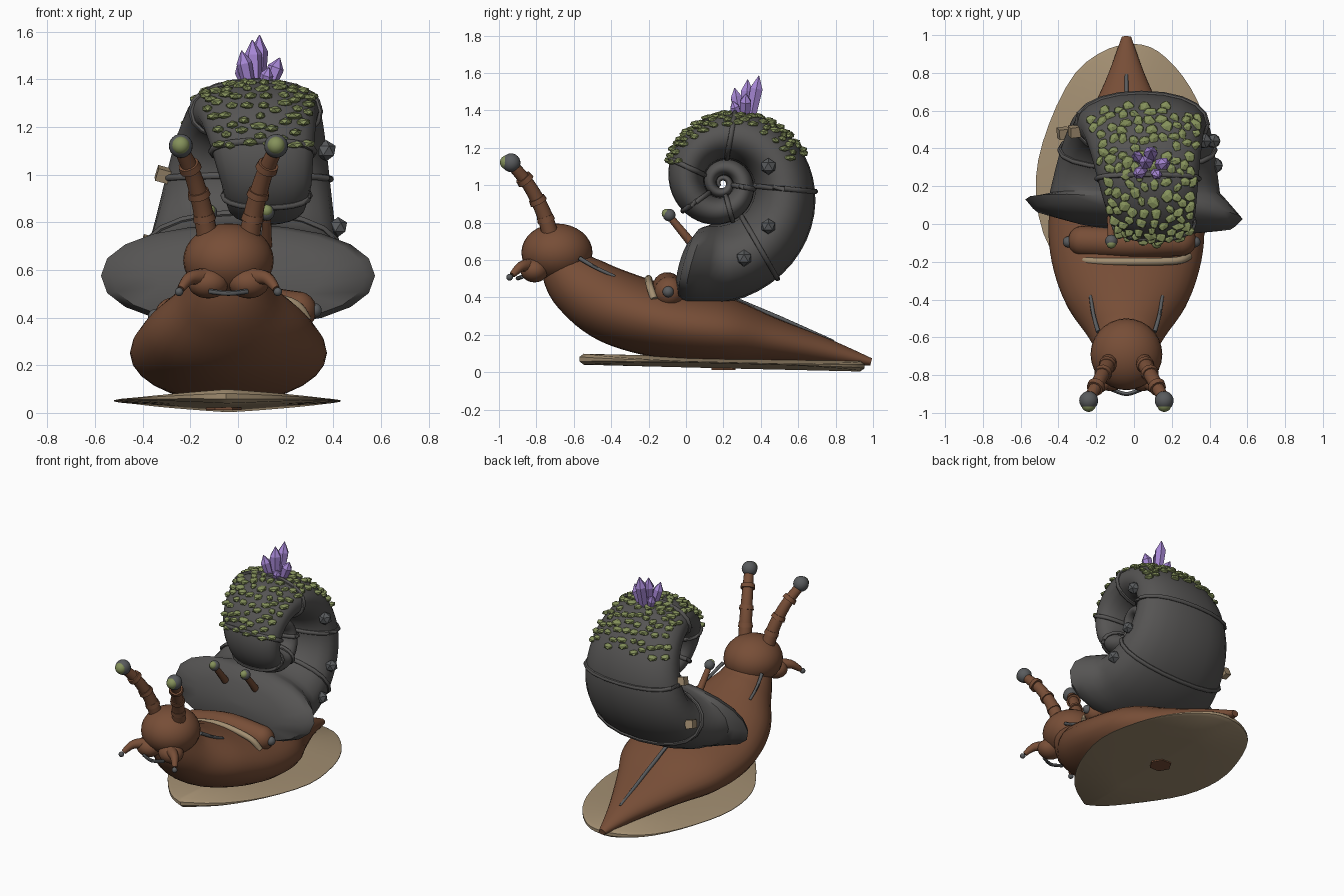
import bpy, bmesh, math, random
from math import sin, cos, pi, radians, exp
from mathutils import Vector as V, Matrix

random.seed(4)
if "Cube" in bpy.data.objects:
    bpy.data.objects.remove(bpy.data.objects["Cube"])


def material(name, r, g, b):
    m = bpy.data.materials.new(name)
    m.use_nodes = True
    m.diffuse_color = (r, g, b, 1)
    m.node_tree.nodes["Principled BSDF"].inputs["Base Color"].default_value = (r, g, b, 1)
    return m


BROWN = material("skin brown", .185, .076, .038)
GREY = material("shell grey", .092, .089, .087)
STONE = material("stone grey", .1, .105, .11)
TAN = material("sandy tan", .36, .27, .165)
GREEN = material("moss green", .235, .285, .105)
PURPLE = material("crystal purple", .38, .24, .66)


def finish(name, bm, mat, smooth=True):
    bmesh.ops.recalc_face_normals(bm, faces=bm.faces)
    me = bpy.data.meshes.new(name)
    bm.to_mesh(me)
    bm.free()
    me.materials.append(mat)
    if smooth:
        me.shade_smooth()
        me.set_sharp_from_angle(angle=radians(45))
    ob = bpy.data.objects.new(name, me)
    bpy.context.collection.objects.link(ob)
    return ob


def loft(name, rings, mat, smooth=True, closed=False):
    """Skin a list of equal rings; cap the ends unless the rings form a loop."""
    bm = bmesh.new()
    vs = [[bm.verts.new(p) for p in r] for r in rings]
    n = len(vs[0])
    pairs = list(zip(vs, vs[1:])) + ([(vs[-1], vs[0])] if closed else [])
    for a, b in pairs:
        for i in range(n):
            j = (i + 1) % n
            bm.faces.new((a[i], a[j], b[j], b[i]))
    if not closed:
        bm.faces.new(vs[0])
        bm.faces.new(vs[-1])
    return finish(name, bm, mat, smooth)


def spline(pts, steps=6):
    """Catmull-Rom through tuples of any length."""
    p = [pts[0]] + list(pts) + [pts[-1]]
    out = []
    for a, b, c, d in zip(p, p[1:], p[2:], p[3:]):
        for k in range(steps):
            t = k / steps
            out.append([.5 * (2 * y + (z - x) * t + (2 * x - 5 * y + 4 * z - w) * t * t
                              + (3 * y - x - 3 * z + w) * t ** 3) for x, y, z, w in zip(a, b, c, d)])
    return out + [list(pts[-1])]


def tube(name, pts, r0, r1, mat, sides=10, closed=False):
    pts = [V(p) for p in pts]
    n, rings = len(pts), []
    for i, p in enumerate(pts):
        a, b = (pts[i - 1], pts[(i + 1) % n]) if closed else (pts[max(i - 1, 0)], pts[min(i + 1, n - 1)])
        t = (b - a).normalized()
        side = t.cross(V((.3, .9, .2))).normalized()
        up = side.cross(t)
        r = r0 + (r1 - r0) * i / (n - 1)
        rings.append([p + r * (side * cos(k * 2 * pi / sides) + up * sin(k * 2 * pi / sides)) for k in range(sides)])
    return loft(name, rings, mat, closed=closed)


def ball(name, c, size, mat, seg=20):
    bm = bmesh.new()
    bmesh.ops.create_uvsphere(bm, u_segments=seg, v_segments=seg // 2 + 2, radius=1,
                              matrix=Matrix.Translation(c) @ Matrix.Diagonal((*size, 1)))
    return finish(name, bm, mat)


# Body: tilted oval sections from the neck to the tail tip
CX = -.04
st = spline([(-.66, .58, .13, .15), (-.57, .47, .17, .21), (-.38, .35, .2, .34), (-.1, .265, .195, .41),
             (.2, .22, .18, .385), (.45, .17, .125, .26), (.75, .11, .07, .115), (.99, .055, .02, .025)])
rings = []
for i, (y, z, h, w) in enumerate(st):
    a, b = st[max(i - 1, 0)], st[min(i + 1, len(st) - 1)]
    t = V((0, b[0] - a[0], b[1] - a[1])).normalized()
    up = V((0, -t.z, t.y))
    ring = [V((CX, y, z)) + up * h * sin(k * pi / 14) + V((w * cos(k * pi / 14), 0, 0)) for k in range(28)]
    rings.append([V((p.x, p.y, max(p.z, .07 - .035 * p.y))) for p in ring])
loft("body", rings, BROWN)

# Head
ball("head", (CX, -.69, .64), (.19, .19, .155), BROWN, 28)
for s, side in ((1, "left"), (-1, "right")):
    X = lambda d: CX + s * d
    ball(side + "_cheek", (X(.085), -.81, .545), (.085, .075, .065), BROWN)
    tube(side + "_feeler", spline([(X(.1), -.83, .57), (X(.16), -.88, .565), (X(.2), -.93, .52)]), .04, .016, BROWN)
    ball(side + "_feeler_tip", (X(.207), -.943, .508), (.018,) * 3, STONE, 12)
    stalk = spline([(X(.085), -.72, .72), (X(.11), -.765, .86), (X(.15), -.84, 1.0), (X(.2), -.93, 1.11)])
    tube(side + "_eye_stalk", stalk, .046, .03, BROWN, 14)
    for k, at in enumerate((4, 8, 13)):
        tube(side + "_stalk_band_%d" % k, stalk[at:at + 2], .048, .044, BROWN, 14)
    ball(side + "_eye", (X(.2), -.935, 1.12), (.05,) * 3, STONE)
    ball(side + "_pupil", (X(.2), -.957, 1.122), (.038,) * 3, GREEN)
    tube(side + "_neck_stripe", spline([(X(.15), -.57, .61), (X(.175), -.48, .558), (X(.19), -.38, .512)]), .012, .009, STONE, 8)
    tube(side + "_small_stalk", [(s * .12, .03, .69), (s * .12, -.085, .83)], .024, .019, BROWN)
    ball(side + "_small_stalk_tip", (s * .12, -.09, .84), (.034,) * 3, STONE, 14)
    ball(side + "_small_stalk_spot", (s * .12, -.104, .848), (.026,) * 3, GREEN, 12)
tube("mouth", spline([(CX - .08, -.875, .51), (CX, -.9, .502), (CX + .08, -.875, .51)]), .011, .011, STONE, 8)
tube("tail_stripe", [(CX, .25, .392), (CX, .5, .29), (CX, .79, .163)], .015, .01, STONE, 8)

# Mantle collar under the shell opening
tube("collar", spline([(-.27, -.09, .405), (-.01, -.1, .455), (.25, -.09, .43)]), .08, .08, BROWN, 18)
for x, z in ((-.27, .405), (.25, .43)):
    ball("collar_end", (x, -.09, z), (.08,) * 3, BROWN)
    ball("collar_knob", (x * 1.29, -.095, z), (.03,) * 3, STONE, 14)
tube("collar_trim", spline([(-.31, -.17, .37), (-.24, -.195, .45), (-.02, -.2, .5), (.22, -.195, .465), (.29, -.17, .39)]),
     .02, .02, TAN)


# Shell: exponential spiral of wide oval sections, ending in a sharply flared lip
def radius(deg):
    return .49 * exp(-.003 * deg)


def shell(deg, phi, k=1.0):
    outer, inner = radius(deg), radius(deg + 360)
    h = (outer - inner) / 2
    flare = max(0, (-94 - deg) / 11)
    w = 2.1 * h * (1 + .235 * flare)
    sq = lambda v: math.copysign(abs(v) ** .92, v)
    r = (outer + inner) / 2 + h * k * sq(cos(phi))
    dx = w * k * sq(sin(phi))
    a = radians(deg)
    return V((.12 * min(1, (deg + 105) / 300) + dx, .195 + r * cos(a) - .09 * dx * flare, 1.01 + r * sin(a)))


N = 20
ring_at = lambda deg, k=1.0: [shell(deg, i * 2 * pi / N, k) for i in range(N)]
lip = ring_at(-105)
mid = sum(lip, V()) / N
dome = [[mid + (p - mid) * k + V((0, -d, 0)) for p in lip] for k, d in ((.05, .1), (.6, .085), (.93, .045))]
loft("shell", dome + [ring_at(a) for a in (-105, -101, -97)] + [ring_at(-94 + 7.5 * i) for i in range(140)], GREY)
for deg in (-60, -5, 80, 155, 215, 285, 350):
    tube("shell_rib", ring_at(deg, 1.01), .014, .014, GREY, 8, closed=True)

# Stones stuck on the shell: rounded grey ones and boxy tan ones
for c, r in (((.37, .44, 1.1), .045), ((.42, .44, .78), .042), ((.43, .31, .61), .045)):
    bm = bmesh.new()
    bmesh.ops.create_icosphere(bm, subdivisions=1, radius=r, matrix=Matrix.Translation(c))
    finish("shell_stone", bm, STONE, False)
for c in ((-.315, .49, 1.0), (-.375, .48, .71)):
    bm = bmesh.new()
    bmesh.ops.create_cube(bm, size=.055, matrix=Matrix.Translation(c) @ Matrix.Rotation(.4, 4, V((1, 1, .3))))
    finish("shell_chip", bm, TAN, False)

# Moss: level, flattened clumps scattered over the top of the shell, kept apart from each other
bm = bmesh.new()
spots = []
for i in range(900):
    deg, phi = random.uniform(20, 157), random.uniform(-1.1, 1.1)
    p = shell(deg, phi)
    if all((p - q).length > .046 for q in spots) and len(spots) < 125:
        spots.append(p)
        s = random.uniform(.03, .042)
        bmesh.ops.create_icosphere(bm, subdivisions=1, radius=1, matrix=Matrix.Translation(p)
                                   @ Matrix.Rotation(random.uniform(0, 6), 4, 'Z')
                                   @ Matrix.Rotation(random.uniform(-.25, .25), 4, 'X')
                                   @ Matrix.Diagonal((s, s * random.uniform(.65, .9), .017, 1)))
finish("moss", bm, GREEN, False)

# Crystals: six-sided spikes fanning out of the top
for tip, r in (((.09, .39, 1.585), .038), ((.06, .33, 1.565), .038), ((.015, .26, 1.52), .033), ((.175, .32, 1.49), .035),
               ((.0, .37, 1.47), .028), ((.13, .25, 1.45), .028)):
    tip = V(tip)
    base = V((.08, .31, 1.34)).lerp(V((tip.x, tip.y, 1.34)), .4)
    axis = (tip - base).normalized()
    u = axis.cross(V((0, 1, 0))).normalized()
    v = axis.cross(u)
    loft("crystal", [[base.lerp(tip, f) + q * r * (u * cos(k * pi / 3) + v * sin(k * pi / 3)) for k in range(6)]
                     for f, q in ((0, .75), (.72, 1), (1, .06))], PURPLE, False)

# Ground slab: thin at the sides, ridged along the middle, sloping down to the back
outline = spline([(-.05, -.57), (.16, -.42), (.33, -.16), (.43, .18), (.39, .5), (.3, .72), (.17, .88), (.04, .95),
                  (-.13, .93), (-.31, .8), (-.45, .53), (-.52, .24), (-.48, -.05), (-.33, -.31), (-.17, -.5),
                  (-.05, -.57)], 3)[:-1]


def slab_ring(k, d):
    ring = []
    for x, y in outline:
        px, py = CX + (x - CX) * k, .2 + (y - .2) * k
        ring.append((px, py, .07 - .025 * (py + .57) + d * max(.15, 1 - abs(px - CX) / .48)))
    return ring


loft("ground_slab", [slab_ring(k, d) for k, d in ((.02, -.03), (.5, -.03), (.97, -.03), (1, -.012),
                                                  (1, .012), (.97, .03), (.5, .03), (.02, .03))], TAN)
loft("foot_patch", [[(-.06 + .075 * cos(k * pi / 3), .2 + .075 * sin(k * pi / 3), z) for k in range(6)]
                    for z in (.013, .022)], BROWN, False)
